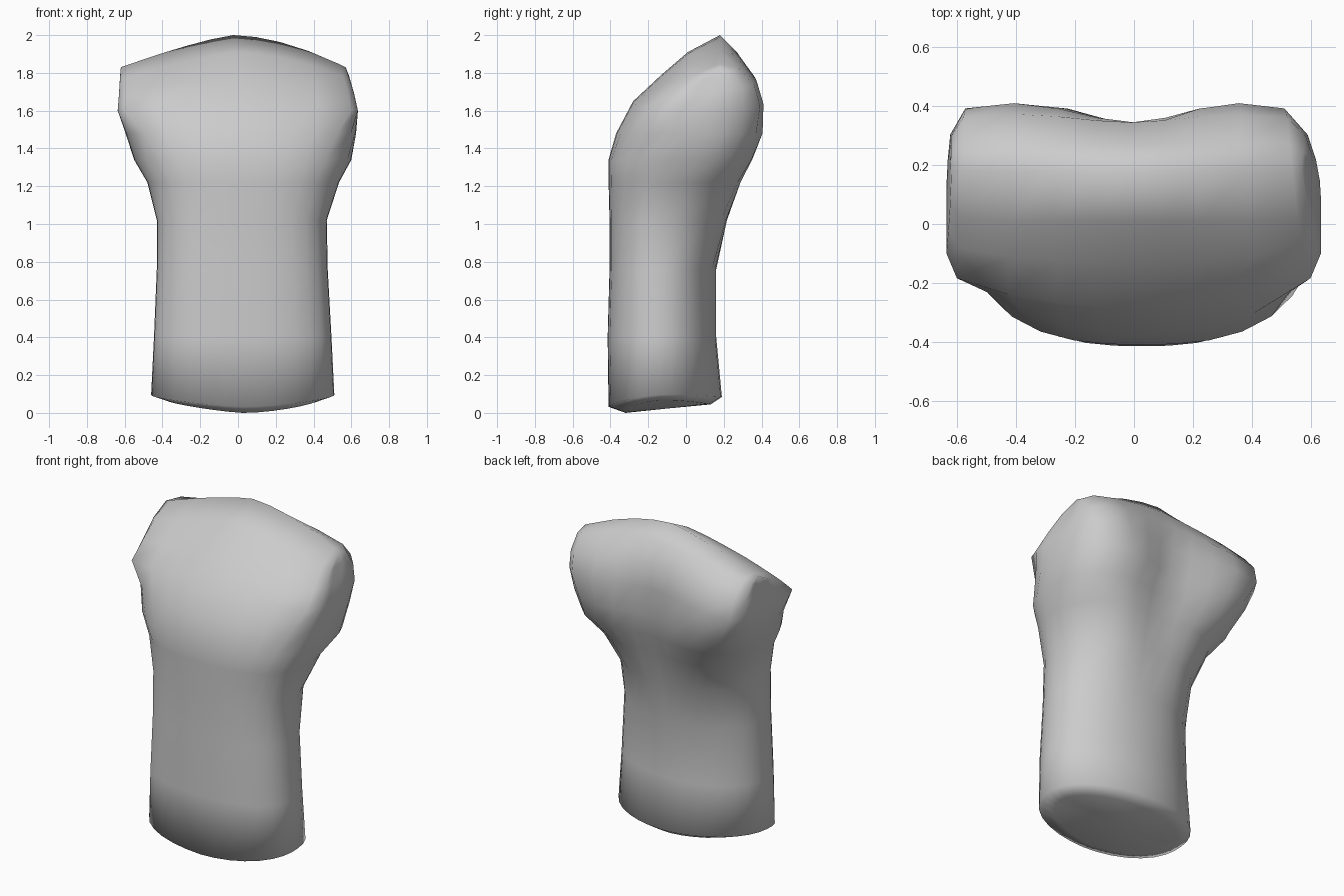
import bpy, bmesh, math

if "Cube" in bpy.data.objects:
    bpy.data.objects.remove(bpy.data.objects["Cube"])

SEG = 32
# Sections, bottom to top:
# z, left, right, front y, widest y, back y, front power, back power, side drop, back groove, front bow
SECTIONS = [
    (0.00, -0.38, 0.43, -0.32, -0.14, 0.13, 2.4, 2.0, -0.05, 0.00, 0),
    (0.04, -0.46, 0.51, -0.41, -0.14, 0.19, 2.4, 2.0, -0.04, 0.00, 0),
    (0.40, -0.445, 0.495, -0.415, -0.14, 0.16, 2.5, 2.0, 0.00, 0.00, 0),
    (0.76, -0.43, 0.475, -0.405, -0.14, 0.16, 2.5, 2.0, 0.00, 0.00, 0),
    (1.02, -0.43, 0.47, -0.405, -0.13, 0.255, 2.5, 2.0, 0.00, 0.04, 0),
    (1.22, -0.48, 0.535, -0.41, -0.07, 0.335, 2.5, 2.3, 0.00, 0.07, 0),
    (1.34, -0.55, 0.60, -0.41, 0.00, 0.385, 2.6, 3.0, 0.00, 0.075, 0),
    (1.48, -0.595, 0.625, -0.37, 0.05, 0.42, 4.0, 5.0, 0.00, 0.08, 0.12),
    (1.65, -0.637, 0.635, -0.28, 0.08, 0.415, 12, 10, 0.05, 0.07, 0.09),
    (1.79, -0.63, 0.615, -0.13, 0.14, 0.375, 12, 12, 0.10, 0.03, 0.04),
    (1.91, -0.625, 0.59, 0.01, 0.17, 0.28, 12, 12, 0.14, 0.01, 0),
    (2.00, -0.62, 0.57, 0.18, 0.18, 0.18, 12, 12, 0.17, 0.00, 0),
]


def section_ring(bm, z, xl, xr, yf, ym, yb, pf, pb, drop, groove, bow):
    """One closed rounded-box section with drooping sides."""
    xc, w = (xl + xr) / 2, (xr - xl) / 2
    ring = []
    for i in range(SEG):
        a = 2 * math.pi * i / SEG
        c, s = math.cos(a), math.sin(a)
        p = pb if s > 0 else pf
        r = (abs(c) ** p + abs(s) ** p) ** (-1 / p)
        u, v = c * r, s * r
        x = xc + w * u
        y = ym + v * ((yb - ym) if v > 0 else (ym - yf))
        d = drop
        if v > 0:
            y -= groove * v * math.exp(-(u / 0.4) ** 2)
            if yb > yf:
                d *= 1 - 0.4 * v
            if pb > 3:  # shoulder ends taper toward the back
                x -= (yb - ym) * u * v * v * (0.3 if u > 0 else 0.08)
        else:
            y += bow * u * u * -v
        tilt = 0.1 * max(0, 1 - z / 0.3) * (y + 0.32)
        fall = d * abs(u) ** (1.75 if u > 0 else 1.25)
        ring.append(bm.verts.new((x, y, z - fall + tilt)))
    return ring


# Torso: lofted trunk widening into the shoulder bar, closed by a top ridge
bm = bmesh.new()
rings = [section_ring(bm, *row) for row in SECTIONS]
for i in range(1, SEG // 2):
    rings[-1][SEG - i].co = rings[-1][i].co
for lo, hi in zip(rings, rings[1:]):
    for i in range(SEG):
        j = (i + 1) % SEG
        bm.faces.new((lo[i], lo[j], hi[j], hi[i]))

# Base cap
center = bm.verts.new((0.025, -0.1, 0.023))
for i in range(SEG):
    bm.faces.new((center, rings[0][(i + 1) % SEG], rings[0][i]))

bmesh.ops.remove_doubles(bm, verts=bm.verts[:], dist=0.001)
bmesh.ops.recalc_face_normals(bm, faces=bm.faces[:])
mesh = bpy.data.meshes.new("torso")
bm.to_mesh(mesh)
bm.free()
torso = bpy.data.objects.new("torso", mesh)
bpy.context.collection.objects.link(torso)
bpy.context.view_layer.objects.active = torso
torso.select_set(True)
bpy.ops.object.shade_smooth_by_angle(angle=math.radians(110))
